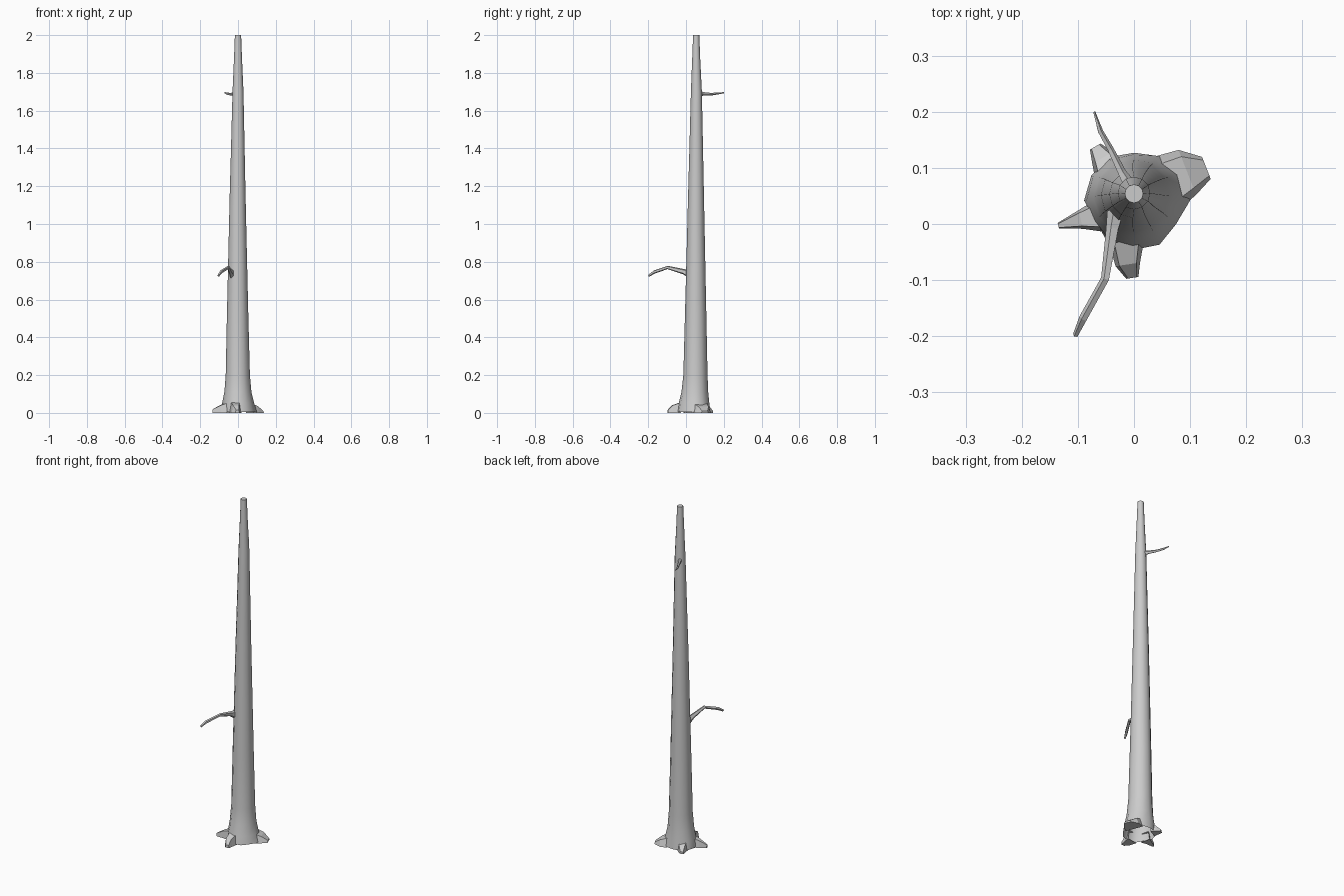
import bpy, bmesh, math
from mathutils import Vector

if "Cube" in bpy.data.objects:
    bpy.data.objects.remove(bpy.data.objects["Cube"])


def loft(name, rings, cap_start=False, cap_end=True, smooth=None):
    """Skin a list of equal-length point rings."""
    bm = bmesh.new()
    vs = [[bm.verts.new(p) for p in ring] for ring in rings]
    n = len(vs[0])
    for a, b in zip(vs, vs[1:]):
        for i in range(n):
            j = (i + 1) % n
            bm.faces.new((a[i], a[j], b[j], b[i]))
    if cap_start:
        bm.faces.new(vs[0][::-1])
    if cap_end:
        bm.faces.new(vs[-1])
    bmesh.ops.recalc_face_normals(bm, faces=bm.faces)
    me = bpy.data.meshes.new(name)
    bm.to_mesh(me)
    bm.free()
    ob = bpy.data.objects.new(name, me)
    bpy.context.collection.objects.link(ob)
    if smooth:
        bpy.context.view_layer.objects.active = ob
        ob.select_set(True)
        bpy.ops.object.shade_smooth_by_angle(angle=math.radians(smooth))
        ob.select_set(False)
    return ob


# Trunk: slightly leaning taper, flaring into an uneven open foot
SIDES = 12
foot = [.100, .100, .091, .085, .089, .088, .089, .078, .090, .088, .091, .086]
levels = [  # z, centre x, centre y, radius, share of foot outline
    (0.005, 0, .042, .088, 1), (0.05, -.002, .043, .082, .5),
    (0.11, -.001, .047, .071, .1), (0.20, -.001, .050, .064, 0),
    (0.50, -.002, .051, .057, 0), (0.80, -.002, .052, .050, 0),
    (1.15, -.002, .053, .042, 0), (1.40, -.001, .054, .036, 0),
    (1.70, 0, .055, .029, 0), (1.88, 0, .054, .021, 0), (2.0, 0, .054, .0165, 0)]
rings = []
for z, cx, cy, r, f in levels:
    ring = []
    for i in range(SIDES):
        a = 2 * math.pi * i / SIDES
        rr = r + f * (foot[i] - .088)
        ring.append((cx + rr * math.cos(a), cy + rr * math.sin(a), z))
    rings.append(ring)
loft("trunk", rings, smooth=45)


# Roots: wedge sections (x, y, half width, top z) running outwards
def root(name, secs):
    d = Vector((secs[-1][0] - secs[0][0], secs[-1][1] - secs[0][1], 0)).normalized()
    s = Vector((-d.y, d.x, 0))
    rs = []
    for x, y, w, h in secs:
        c = Vector((x, y, 0))
        rs.append([c - s * w, c - s * w * .7 + Vector((0, 0, h)),
                   c + s * w * .7 + Vector((0, 0, h)), c + s * w])
    loft(name, rs)


root("root_right", [(.060, .073, .052, .050), (.095, .092, .043, .035), (.129, .100, .021, .010)])
root("root_left", [(-.065, .014, .028, .050), (-.095, .008, .017, .040), (-.135, -.003, .005, .018)])
root("root_front", [(-.013, -.030, .032, .055), (-.011, -.072, .022, .040), (-.003, -.096, .011, .016)])
root("root_back", [(-.045, .095, .028, .050), (-.056, .118, .021, .034), (-.069, .138, .011, .012)])


# Branches: thin bent tapers, (x, y, z, half width, half height)
def branch(name, pts, sides=5):
    ps = [Vector(p[:3]) for p in pts]
    rs = []
    for i, p in enumerate(pts):
        t = (ps[min(i + 1, len(ps) - 1)] - ps[max(i - 1, 0)]).normalized()
        s = t.cross(Vector((0, 0, 1))).normalized()
        u = s.cross(t)
        rs.append([ps[i] + s * p[3] * math.cos(2 * math.pi * k / sides)
                   + u * p[4] * math.sin(2 * math.pi * k / sides) for k in range(sides)])
    loft(name, rs)


branch("lower_branch", [(-.032, .020, .735, .016, .024), (-.038, -.010, .747, .012, .015),
                        (-.051, -.098, .770, .008, .009), (-.090, -.168, .746, .008, .009),
                        (-.104, -.198, .726, .005, .006)])
branch("upper_branch", [(-.012, .075, 1.690, .011, .014), (-.022, .092, 1.689, .008, .010),
                        (-.042, .133, 1.687, .006, .007), (-.060, .165, 1.691, .005, .006),
                        (-.071, .200, 1.695, .002, .003)])
